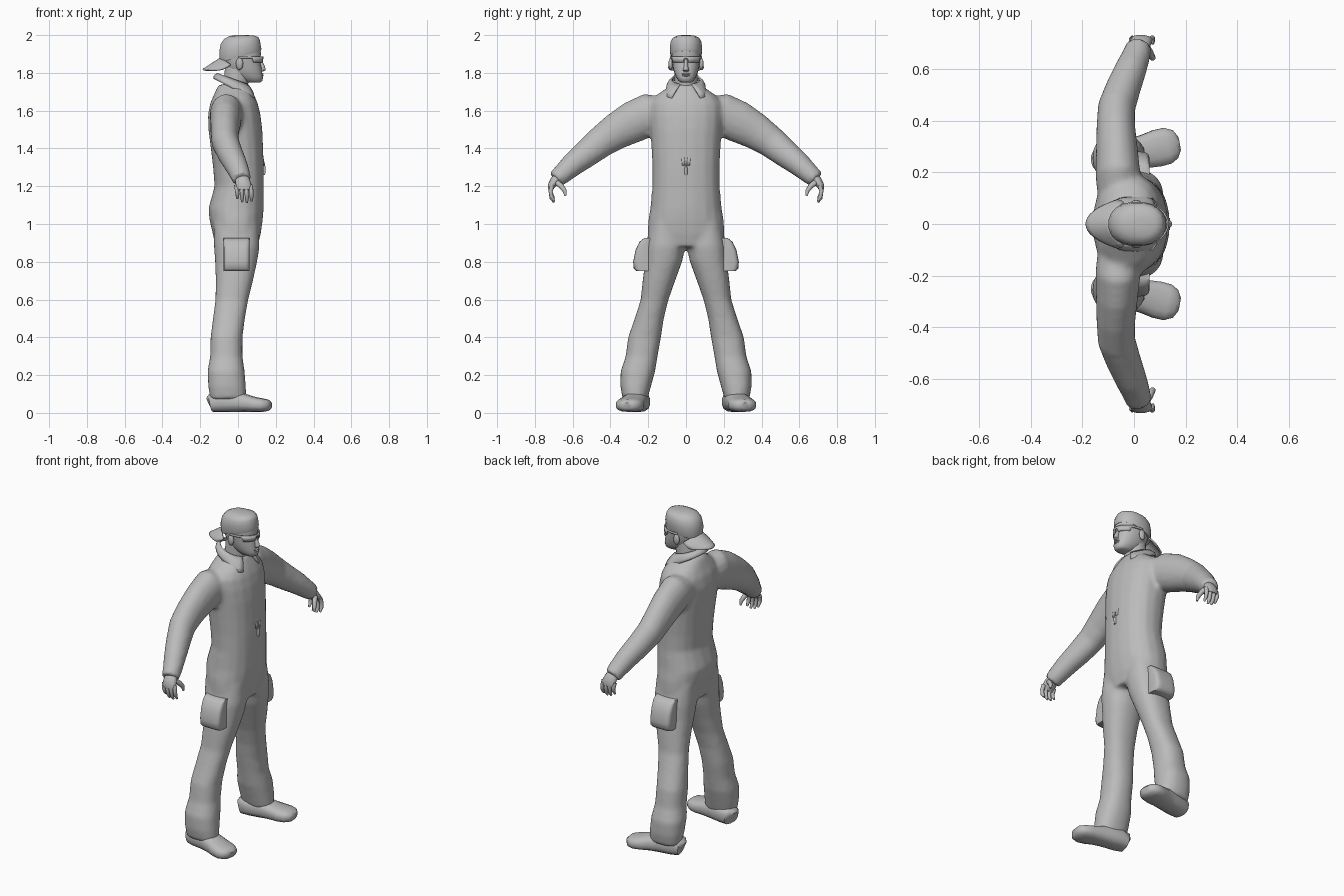
import bpy, bmesh, math
from mathutils import Vector

if "Cube" in bpy.data.objects:
    bpy.data.objects.remove(bpy.data.objects["Cube"])

grey = bpy.data.materials.new("plain grey")
grey.diffuse_color = (0.5, 0.5, 0.5, 1)
grey.use_nodes = True
grey.node_tree.nodes["Principled BSDF"].inputs["Base Color"].default_value = grey.diffuse_color


def finish(name, bm, angle=50, solid=0):
    bmesh.ops.recalc_face_normals(bm, faces=bm.faces)
    me = bpy.data.meshes.new(name)
    bm.to_mesh(me)
    bm.free()
    ob = bpy.data.objects.new(name, me)
    bpy.context.collection.objects.link(ob)
    me.materials.append(grey)
    bpy.ops.object.select_all(action='DESELECT')
    ob.select_set(True)
    bpy.context.view_layer.objects.active = ob
    bpy.ops.object.shade_smooth_by_angle(angle=math.radians(angle))
    if solid:
        m = ob.modifiers.new("thickness", 'SOLIDIFY')
        m.thickness, m.offset = solid, 0
    return ob


def skin(bm, rings):
    """Bridge rings of points and cap both ends."""
    vs = [[bm.verts.new(p) for p in r] for r in rings]
    n = len(vs[0])
    for a, b in zip(vs, vs[1:]):
        for i in range(n):
            bm.faces.new((a[i], a[(i + 1) % n], b[(i + 1) % n], b[i]))
    bm.faces.new(vs[0])
    bm.faces.new(vs[-1])


def oval(n, power):
    for i in range(n):
        a = 2 * math.pi * (i + 0.5) / n
        c, s = math.cos(a), math.sin(a)
        yield (math.copysign(abs(c) ** (2 / power), c),
               math.copysign(abs(s) ** (2 / power), s))


def stack(bm, rows, n=18, power=2.3):
    """Level rings: z, x min, x max, y min, y max, optional slope along x."""
    rings = []
    for z, x0, x1, y0, y1, *k in rows:
        k = k[0] if k else 0
        rings.append([((x0 + x1) / 2 + c * (x1 - x0) / 2, (y0 + y1) / 2 + s * (y1 - y0) / 2,
                       z + k * c * (x1 - x0) / 2) for c, s in oval(n, power)])
    skin(bm, rings)


def tube(bm, rows, hint=(1, 0, 0), n=14, power=2):
    """Rings across a path: x, y, z, radius along hint, other radius."""
    P = [Vector(r[:3]) for r in rows]
    rings = []
    for i, r in enumerate(rows):
        t = (P[min(i + 1, len(P) - 1)] - P[max(i - 1, 0)]).normalized()
        u = Vector(hint)
        u = (u - t * u.dot(t)).normalized()
        v = t.cross(u)
        rings.append([P[i] + u * c * r[3] + v * s * r[4] for c, s in oval(n, power)])
    skin(bm, rings)


def sheet(bm, fn, nu, nv):
    vs = [[bm.verts.new(fn(i / nu, j / nv)) for j in range(nv + 1)] for i in range(nu + 1)]
    for i in range(nu):
        for j in range(nv):
            bm.faces.new((vs[i][j], vs[i + 1][j], vs[i + 1][j + 1], vs[i][j + 1]))


def flip(rows, s):
    return [(r[0], r[1] * s) + tuple(r[2:]) for r in rows]


def ball(bm, centre, size):
    res = bmesh.ops.create_uvsphere(bm, u_segments=12, v_segments=8, radius=1)
    bmesh.ops.scale(bm, vec=size, verts=res['verts'])
    bmesh.ops.translate(bm, vec=centre, verts=res['verts'])


# Jumpsuit: torso, legs and sleeves blended into one skin
bm = bmesh.new()
torso = [(0.88, -.12, .105, .17), (0.95, -.135, .122, .205), (1.02, -.152, .132, .2),
         (1.08, -.158, .137, .19), (1.2, -.125, .138, .178), (1.3, -.133, .138, .178),
         (1.4, -.145, .134, .183), (1.5, -.158, .13, .19), (1.58, -.16, .12, .195),
         (1.64, -.148, .105, .19), (1.68, -.13, .088, .16), (1.715, -.115, .07, .11),
         (1.74, -.1, .055, .075)]
stack(bm, [(z, a, b, -w, w) for z, a, b, w in torso])
leg = [(1.0, -.13, .11, .02, .19), (0.88, -.128, .115, .003, .213), (0.8, -.122, .102, .02, .217),
       (0.7, -.118, .08, .057, .23), (0.6, -.12, .055, .092, .24), (0.5, -.133, .037, .117, .272),
       (0.4, -.146, .024, .132, .307), (0.3, -.148, .024, .15, .32), (0.22, -.162, .036, .163, .347),
       (0.14, -.158, .042, .185, .348), (0.07, -.148, .045, .205, .335)]
arm = [(-.055, .1, 1.59, .085, .08), (-.062, .19, 1.58, .088, .115), (-.066, .28, 1.54, .082, .112),
       (-.07, .37, 1.49, .076, .098), (-.068, .45, 1.435, .073, .085), (-.04, .53, 1.37, .068, .074),
       (-.012, .6, 1.315, .062, .064), (.01, .655, 1.265, .055, .054), (.02, .69, 1.235, .05, .048)]
for s in (1, -1):
    stack(bm, [(z, a, b, min(s * c, s * d), max(s * c, s * d)) for z, a, b, c, d in leg])
    tube(bm, flip(arm, s), n=16)
suit = finish("jumpsuit", bm)
m = suit.modifiers.new("blend", 'REMESH')
m.mode, m.voxel_size, m.use_smooth_shade = 'VOXEL', 0.013, True
m = suit.modifiers.new("soften", 'SMOOTH')
m.factor, m.iterations = 0.5, 5

# Open front edges and zip, laid on the chest
bm = bmesh.new()
for s in (1, -1):
    sheet(bm, lambda u, v: (.07 + .07 * u, s * (.065 * (1 - u) ** 1.2 + .004 + .016 * v), 1.70 - .39 * u), 14, 2)
ob = finish("front_opening", bm)
m = ob.modifiers.new("lay on", 'SHRINKWRAP')
m.target, m.wrap_method, m.offset = suit, 'NEAREST_SURFACEPOINT', 0.004
ob.modifiers.new("thickness", 'SOLIDIFY').thickness = 0.008

bm = bmesh.new()
stack(bm, [(1.26, .13, .144, -.007, .007), (1.29, .13, .147, -.008, .008), (1.32, .128, .143, -.005, .005)], 8)
finish("zip_pull", bm)

# Collar with two pointed flaps
def collar(u, v):
    a = math.radians(24 + 312 * u)
    c, s = math.cos(a), math.sin(a)
    f = max(0, c) ** 2
    top = Vector((-.025 + .082 * c, .074 * s, 1.765 - .03 * c))
    low = Vector((-.025 + (.1 + .025 * f) * c, (.1 + .1 * f) * s, 1.715 - .055 * c))
    return top.lerp(low, v) + Vector((0.008 * c, 0.008 * s, 0)) * math.sin(math.pi * v)

bm = bmesh.new()
sheet(bm, collar, 26, 3)
finish("collar", bm, solid=0.01)

# Thigh pockets
bm = bmesh.new()
pocket = [(.75, .17, .262), (.765, .17, .277), (.8, .17, .28), (.86, .17, .268),
          (.905, .17, .247), (.925, .17, .222)]
for s in (1, -1):
    stack(bm, [(z, -.076, .061, min(s * a, s * b), max(s * a, s * b)) for z, a, b in pocket], 20, 5)
finish("thigh_pockets", bm)

# Shoes, toes turned slightly out
shoe = [(-.15, .242, .05, .03, .035), (-.14, .244, .055, .055, .05), (-.09, .254, .06, .065, .056),
        (-.02, .266, .06, .064, .056), (.04, .28, .052, .066, .047), (.09, .293, .044, .073, .04),
        (.13, .303, .041, .072, .036), (.16, .309, .04, .056, .03), (.175, .312, .038, .028, .016)]
bm = bmesh.new()
for s in (1, -1):
    tube(bm, flip(shoe, s), (0, 1, 0), 14, 2.6)
finish("shoes", bm)

# Hands with hanging curled fingers
bm = bmesh.new()
for s in (1, -1):
    tube(bm, flip([(.018, .67, 1.25, .036, .028), (.024, .695, 1.228, .04, .026),
                   (.03, .714, 1.2, .043, .02), (.03, .718, 1.18, .036, .012)], s), n=12)
    for i, drop in enumerate((.0, -.008, -.004, .012)):
        x = .066 - .025 * i
        tube(bm, flip([(x, .708, 1.205, .012, .013), (x + .004, .717, 1.175, .012, .012),
                       (x + .006, .712, 1.145 + drop, .011, .011),
                       (x + .006, .698, 1.122 + drop, .006, .006)], s), n=8)
    tube(bm, flip([(.045, .69, 1.225, .015, .016), (.062, .66, 1.2, .014, .015),
                   (.072, .642, 1.175, .012, .012), (.075, .638, 1.15, .006, .006)], s), n=8)
finish("hands", bm)

# Head and neck
bm = bmesh.new()
head = [(1.75, .05, .118, .028), (1.758, .02, .13, .04), (1.78, -.02, .134, .054), (1.8, -.045, .129, .062),
        (1.825, -.062, .126, .069), (1.85, -.073, .12, .073), (1.872, -.078, .116, .076),
        (1.9, -.082, .124, .077), (1.94, -.08, .115, .074)]
stack(bm, [(z, a, b, -w, w) for z, a, b, w in head])
stack(bm, [(1.66, -.085, .05, -.066, .066), (1.74, -.078, .055, -.062, .062), (1.83, -.07, .07, -.06, .06)], 16, 2)
finish("head", bm)

bm = bmesh.new()
stack(bm, [(1.808, .11, .135, -.014, .014), (1.815, .11, .148, -.017, .017),
           (1.835, .11, .143, -.011, .011), (1.872, .1, .124, -.008, .008)], 10, 2)
for s in (1, -1):
    ball(bm, (.008, s * .081, 1.848), (.02, .012, .032))
for z in (1.795, 1.785):
    ball(bm, (.124, 0, z), (.012, .024, .005))
finish("nose_ears_and_lips", bm)

# Wraparound glasses
def glasses(u, v):
    a = math.radians(-100 + 200 * u)
    side = abs(math.sin(a))
    h = .034 if .1 < side < .85 else .011
    return (.022 + .109 * math.cos(a), .081 * math.sin(a), 1.888 - h * v)

bm = bmesh.new()
sheet(bm, glasses, 36, 1)
finish("glasses", bm, solid=0.007)

# Backward cap: crown and drooping brim
bm = bmesh.new()
crown = [(1.885, -.096, .123, .08, .28), (1.9, -.1, .125, .084, .26), (1.935, -.1, .12, .086, .18),
         (1.965, -.092, .116, .082, .1), (1.985, -.074, .108, .07, .06), (1.996, -.048, .085, .048, .03),
         (2.0, -.015, .045, .02, 0)]
stack(bm, [(z, a, b, -w, w, k) for z, a, b, w, k in crown], 20, 2.2)
finish("cap_crown", bm)

def brim(u, v):
    t = 2 * v - 1
    reach = .095 * u * math.sqrt(max(0, 1 - .8 * t * t))
    wide = .083 + .008 * math.sin(math.pi * u)
    return (-.09 + .05 * t * t - reach, wide * t, 1.878 - .65 * reach - .035 * t * t)

bm = bmesh.new()
sheet(bm, brim, 6, 14)
finish("cap_brim", bm, solid=0.01)
